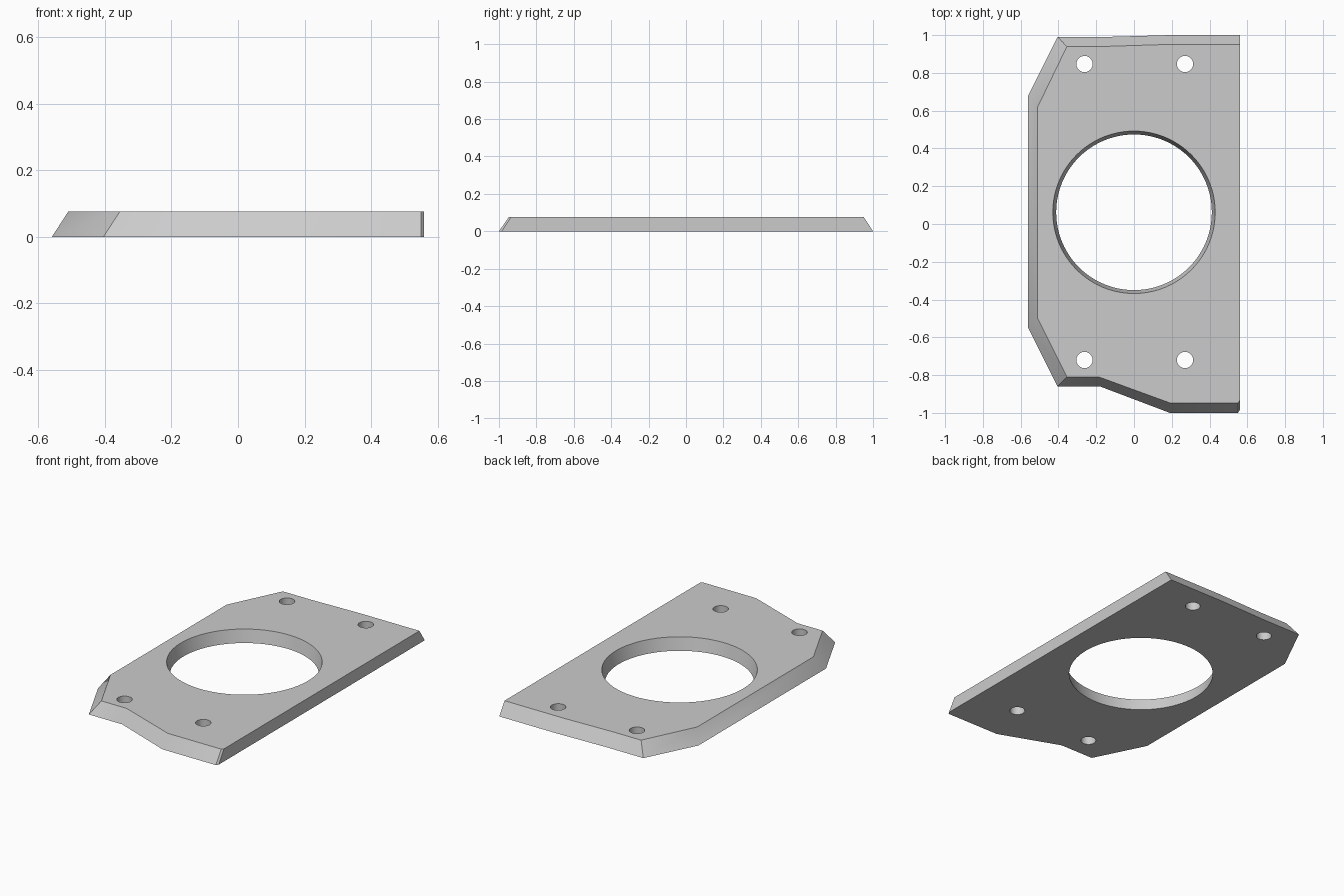
import bpy, bmesh, math

cube = bpy.data.objects.get("Cube")
if cube:
    bpy.data.objects.remove(cube, do_unlink=True)

THICKNESS = 0.077

# Outer edge as (bottom x, y, top x, y): sloped all round except the straight side
OUTLINE = [
    (-0.56, -0.55, -0.51, -0.50), (-0.405, -0.86, -0.355, -0.81),
    (-0.18, -0.86, -0.185, -0.81), (0.19, -1.0, 0.19, -0.947),
    (0.55, -1.0, 0.55, -0.947), (0.56, -0.985, 0.56, -0.935),
    (0.56, 1.0, 0.56, 0.95), (0.19, 1.0, 0.16, 0.95),
    (-0.16, 0.99, -0.16, 0.94), (-0.405, 0.99, -0.355, 0.94),
    (-0.56, 0.68, -0.51, 0.62),
]


def circle(x, y, radius, count):
    return [(x + radius * math.cos(math.tau * i / count),
             y + radius * math.sin(math.tau * i / count)) for i in range(count)]


def add_wall(bm, lower, upper):
    """Join two matching loops with a wall; return the edges of each loop."""
    low = [bm.verts.new((x, y, 0)) for x, y in lower]
    top = [bm.verts.new((x, y, THICKNESS)) for x, y in upper]
    n = len(low)
    for i in range(n):
        j = (i + 1) % n
        bm.faces.new((low[i], low[j], top[j], top[i]))
    return [[bm.edges.get((ring[i], ring[(i + 1) % n])) for i in range(n)]
            for ring in (low, top)]


bm = bmesh.new()
walls = [add_wall(bm, [p[:2] for p in OUTLINE], [p[2:] for p in OUTLINE])]

# Tapered central opening
walls.append(add_wall(bm, circle(0, 0.062, 0.412, 96), circle(0, 0.062, 0.43, 96)))

# Four straight bolt holes
for x in (-0.262, 0.27):
    for y in (-0.72, 0.847):
        ring = circle(x, y, 0.043, 32)
        walls.append(add_wall(bm, ring, ring))

# Flat faces around the holes
for level, direction in ((0, -1), (1, 1)):
    edges = [e for wall in walls for e in wall[level]]
    bmesh.ops.triangle_fill(bm, edges=edges, use_beauty=True, normal=(0, 0, direction))
bmesh.ops.recalc_face_normals(bm, faces=bm.faces)

mesh = bpy.data.meshes.new("mounting_plate")
bm.to_mesh(mesh)
bm.free()
plate = bpy.data.objects.new("mounting_plate", mesh)
bpy.context.collection.objects.link(plate)

# Plain grey finish
grey = bpy.data.materials.new("light_grey")
grey.use_nodes = True
colour = (0.6, 0.6, 0.6, 1)
grey.diffuse_color = colour
grey.node_tree.nodes["Principled BSDF"].inputs["Base Color"].default_value = colour
mesh.materials.append(grey)

bpy.ops.object.select_all(action='DESELECT')
plate.select_set(True)
bpy.context.view_layer.objects.active = plate
bpy.ops.object.shade_smooth_by_angle(angle=math.radians(25))
